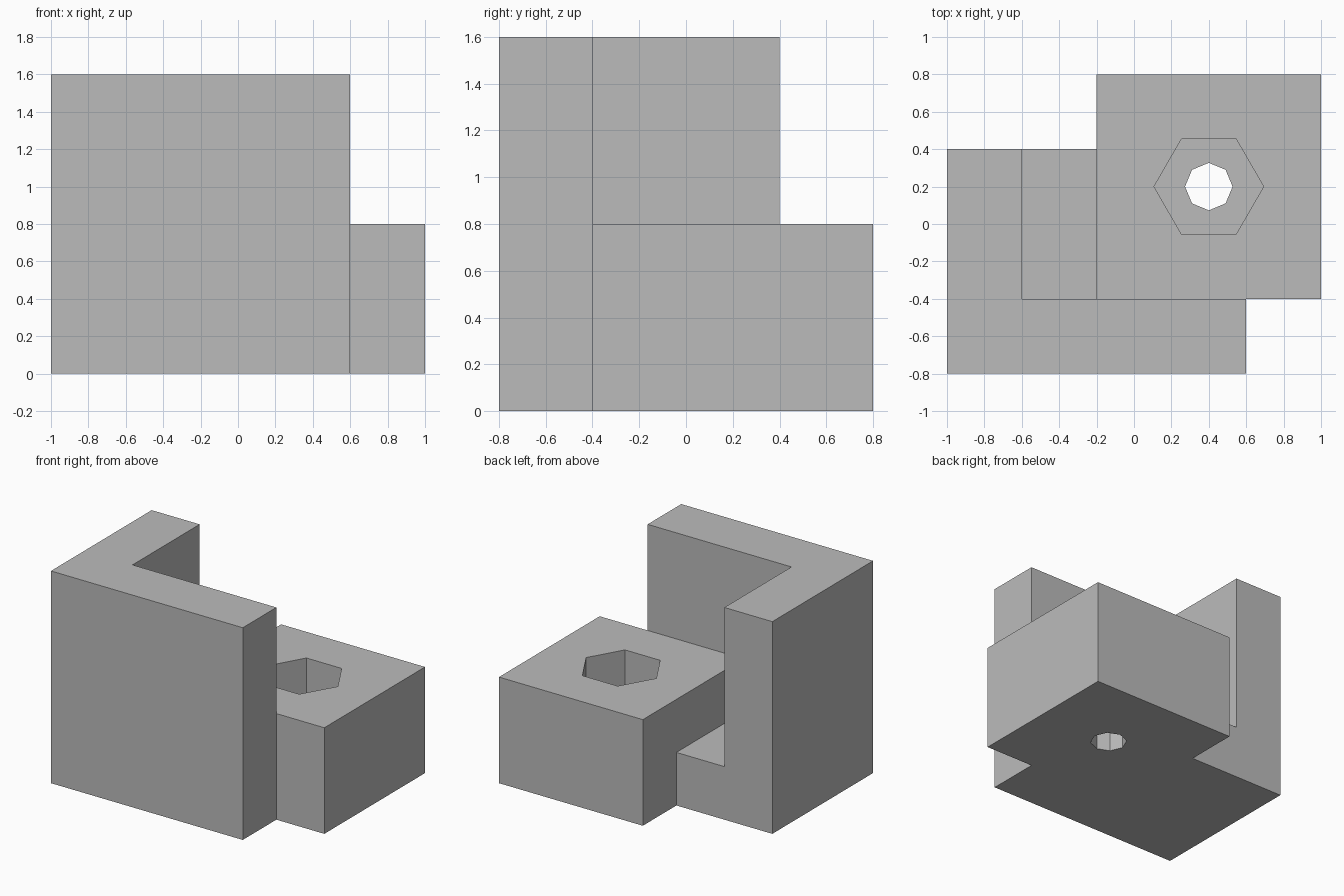
import bpy, bmesh, math
from mathutils import Matrix

old = bpy.data.objects.get("Cube")
if old:
    bpy.data.objects.remove(old, do_unlink=True)

grey = bpy.data.materials.new("plain grey")
grey.use_nodes = True
colour = (0.5, 0.5, 0.5, 1)
grey.diffuse_color = colour
grey.node_tree.nodes["Principled BSDF"].inputs["Base Color"].default_value = colour


def add_object(name, bm):
    mesh = bpy.data.meshes.new(name)
    bm.to_mesh(mesh)
    bm.free()
    mesh.materials.append(grey)
    obj = bpy.data.objects.new(name, mesh)
    bpy.context.collection.objects.link(obj)
    return obj


def box(name, x0, x1, y0, y1, z0, z1):
    bm = bmesh.new()
    place = Matrix.Translation(((x0 + x1) / 2, (y0 + y1) / 2, (z0 + z1) / 2))
    size = Matrix.Diagonal((x1 - x0, y1 - y0, z1 - z0, 1))
    bmesh.ops.create_cube(bm, size=1, matrix=place @ size)
    return add_object(name, bm)


def prism(name, sides, radius, z0, z1):
    """Upright prism on the bolt axis with a corner pointing along x."""
    bm = bmesh.new()
    ring = [bm.verts.new((0.4 + radius * math.cos(math.tau * i / sides),
                          0.2 + radius * math.sin(math.tau * i / sides), z0))
            for i in range(sides)]
    base = bm.faces.new(ring)
    top = bmesh.ops.extrude_face_region(bm, geom=[base])["geom"]
    bmesh.ops.translate(bm, vec=(0, 0, z1 - z0),
                        verts=[v for v in top if isinstance(v, bmesh.types.BMVert)])
    bmesh.ops.recalc_face_normals(bm, faces=bm.faces)
    return add_object(name, bm)


# Corner bracket: tall front wall, tall side wall, low ledge and thick block
bracket = box("corner_bracket", -1, 0.6, -0.8, -0.4, 0, 1.6)
additions = [
    box("side_wall", -1, -0.6, -0.8, 0.4, 0, 1.6),
    box("ledge", -1, 0.2, -0.6, 0.4, 0, 0.4),
    box("bolt_block", -0.2, 1, -0.4, 0.8, 0, 0.8),
]
# Hexagonal nut pocket above a through hole
cuts = [
    prism("nut_pocket", 6, 0.293, 0.4, 1.0),
    prism("bolt_hole", 8, 0.127, -0.2, 1.0),
]
for operation, parts in (("UNION", additions), ("DIFFERENCE", cuts)):
    for part in parts:
        part.hide_render = True
        mod = bracket.modifiers.new(part.name, "BOOLEAN")
        mod.operation = operation
        mod.solver = "EXACT"
        mod.object = part

# Bake the solid, clean its seams and remove the helpers
depsgraph = bpy.context.evaluated_depsgraph_get()
solid = bpy.data.meshes.new_from_object(bracket.evaluated_get(depsgraph))
bracket.modifiers.clear()
bracket.data = solid
for part in additions + cuts:
    bpy.data.objects.remove(part, do_unlink=True)

bm = bmesh.new()
bm.from_mesh(solid)
bmesh.ops.remove_doubles(bm, verts=bm.verts, dist=0.0001)
bmesh.ops.dissolve_limit(bm, angle_limit=0.01, verts=bm.verts, edges=bm.edges)
bm.to_mesh(solid)
bm.free()
solid.materials.clear()
solid.materials.append(grey)
for face in solid.polygons:
    face.material_index = 0
    face.use_smooth = False
